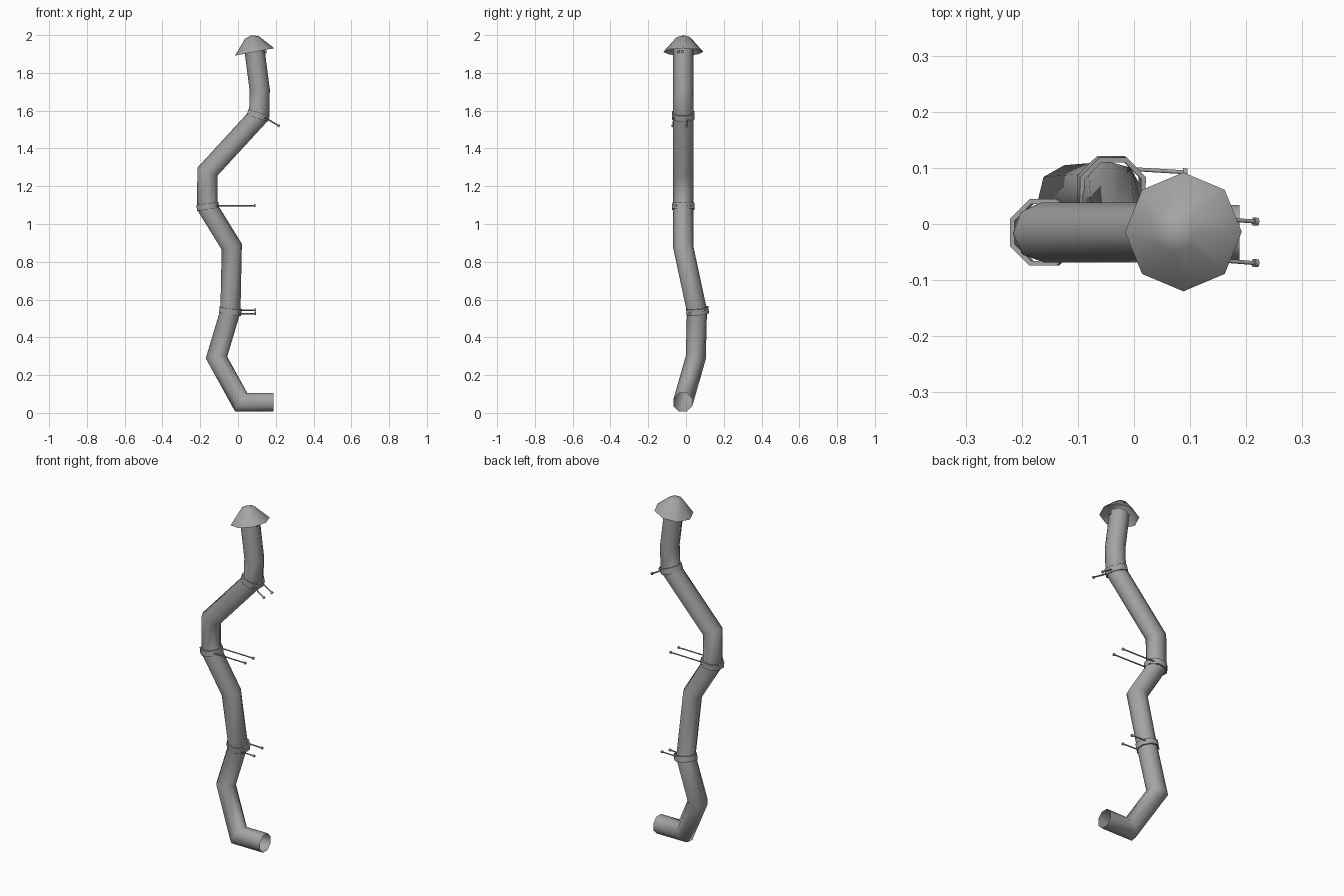
import bpy, bmesh, math
from mathutils import Vector

if "Cube" in bpy.data.objects:
    bpy.data.objects.remove(bpy.data.objects["Cube"])

SIDES = 8
PIPE_R = 0.0535

# dark grey metal
metal = bpy.data.materials.new("dark_metal")
metal.diffuse_color = (0.37, 0.37, 0.37, 1)
metal.use_nodes = True
metal.node_tree.nodes["Principled BSDF"].inputs["Base Color"].default_value = metal.diffuse_color


def make_object(name, bm, angle=65):
    bmesh.ops.recalc_face_normals(bm, faces=bm.faces[:])
    mesh = bpy.data.meshes.new(name)
    bm.to_mesh(mesh)
    bm.free()
    mesh.materials.append(metal)
    ob = bpy.data.objects.new(name, mesh)
    bpy.context.collection.objects.link(ob)
    bpy.ops.object.select_all(action='DESELECT')
    ob.select_set(True)
    bpy.context.view_layer.objects.active = ob
    bpy.ops.object.shade_smooth_by_angle(angle=math.radians(angle))
    return ob


def circle(center, axis, radius, n=SIDES):
    """Octagon with flats facing the y direction, perpendicular to axis."""
    axis = axis.normalized()
    u = (Vector((0, 1, 0)) - axis * axis.y).normalized()
    v = axis.cross(u)
    return [center + radius * (u * math.cos(a) + v * math.sin(a))
            for a in (2 * math.pi * (i + 0.5) / n for i in range(n))]


def bridge(bm, a, b):
    for i in range(len(a)):
        j = (i + 1) % len(a)
        bm.faces.new((a[i], a[j], b[j], b[i]))


def loft(bm, rings, closed=False):
    loops = [[bm.verts.new(p) for p in r] for r in rings]
    for a, b in zip(loops, loops[1:]):
        bridge(bm, a, b)
    if closed:
        bridge(bm, loops[-1], loops[0])
    return loops


# crooked pipe, swept with mitred joints, open at the ends
path = [Vector(p) for p in (
    (0.188, -0.016, 0.056), (0.017, -0.016, 0.056), (-0.114, 0.052, 0.293),
    (-0.04, 0.058, 0.54), (-0.033, -0.015, 0.88), (-0.163, -0.015, 1.09),
    (-0.162, -0.015, 1.277), (0.112, -0.015, 1.575), (0.115, -0.015, 1.71),
    (0.087, -0.015, 1.925))]
dirs = [(b - a).normalized() for a, b in zip(path, path[1:])]
ring = circle(path[0], dirs[0], PIPE_R)
rings = [ring]
for i in range(1, len(path)):
    d = dirs[i - 1]
    n = (d + dirs[min(i, len(dirs) - 1)]).normalized()
    ring = [p + d * ((path[i] - p).dot(n) / d.dot(n)) for p in ring]
    rings.append(ring)
bm = bmesh.new()
loft(bm, rings)
make_object("pipe", bm)


# rain cap: tilted eight-sided cone with a blunt top
axis = Vector((-0.19, 0, 1)).normalized()
rim = Vector((0.088, -0.014, 1.911))
bm = bmesh.new()
cap_rings = []
for r, h in ((0.106, 0), (0.037, 0.078)):
    u = Vector((0, 1, 0))
    v = axis.cross(u)
    cap_rings.append([rim + axis * h + r * (u * math.cos(k * math.pi / 4) + v * math.sin(k * math.pi / 4))
                      for k in range(8)])
loops = loft(bm, cap_rings)
tip = bm.verts.new(rim + axis * 0.09)
for i in range(8):
    bm.faces.new((loops[1][i], loops[1][(i + 1) % 8], tip))
make_object("rain_cap", bm)


def bolt(name, start, end):
    """Thin rod with a small head at its far end."""
    start, end = Vector(start), Vector(end)
    d = (end - start).normalized()
    neck = end - d * 0.008
    bm = bmesh.new()
    loops = loft(bm, [circle(start, d, 0.004, 6), circle(neck, d, 0.004, 6),
                      circle(neck, d, 0.008, 6), circle(end, d, 0.008, 6)])
    bm.faces.new(loops[0])
    bm.faces.new(loops[-1])
    make_object(name, bm)


def clamp(name, center, axis, reach, drop=0.0, rise=0.0, shift=0.0):
    """Band around the pipe and a pair of wall rods."""
    c, axis = Vector(center), Vector(axis).normalized()
    bm = bmesh.new()
    loft(bm, [circle(c + axis * h, axis, r) for r, h in
              ((0.055, -0.016), (0.064, -0.016), (0.064, 0.016), (0.055, 0.016))], True)
    make_object(name + "_band", bm)
    for side, s in (("front", -1), ("back", 1)):
        y = c.y + s * 0.037 + shift
        x0 = c.x + 0.035
        z = c.z - axis.x / axis.z * 0.035 + s * rise
        bolt(f"{name}_{side}_rod", (x0, y, z), (reach, y - 0.006, z - drop))


clamp("lower_clamp", (-0.04, 0.061, 0.54), (0.14, -0.1, 1), 0.095, 0, 0.009)
clamp("middle_clamp", (-0.16, -0.015, 1.093), (-0.14, 0, 1), 0.092)
clamp("upper_clamp", (0.107, -0.015, 1.575), (0.32, 0, 1), 0.22, 0.046, 0, -0.012)

# small fixing bolts under the cap
for side, y in (("front", -0.038), ("back", -0.02)):
    bolt(f"cap_{side}_bolt", (0.12, y, 1.917), (0.152, y, 1.911))
